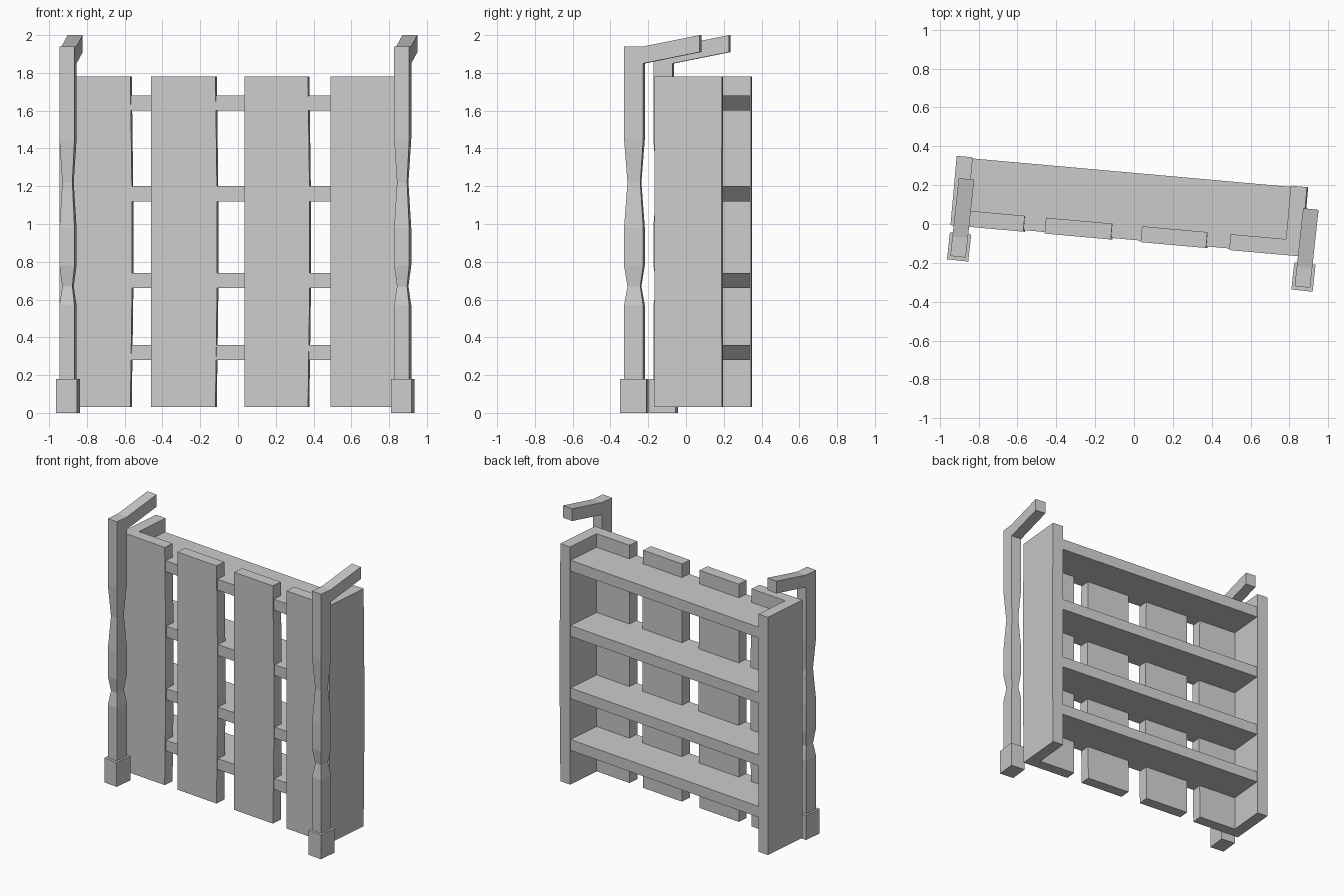
import bpy, bmesh, math
from mathutils import Matrix

cube = bpy.data.objects.get("Cube")
if cube:
    bpy.data.objects.remove(cube)

grey = bpy.data.materials.new("plain_grey")
grey.use_nodes = True
grey.diffuse_color = (0.6, 0.6, 0.6, 1)
grey.node_tree.nodes["Principled BSDF"].inputs["Base Color"].default_value = (0.6, 0.6, 0.6, 1)


def finish(name, bm, angle, loc=(0, 0, 0)):
    bmesh.ops.recalc_face_normals(bm, faces=bm.faces)
    mesh = bpy.data.meshes.new(name)
    bm.to_mesh(mesh)
    bm.free()
    mesh.materials.append(grey)
    ob = bpy.data.objects.new(name, mesh)
    bpy.context.collection.objects.link(ob)
    ob.location = loc
    ob.rotation_euler.z = math.radians(angle)
    return ob


def loft(bm, rings):
    """Join rectangular rings given as (x0, x1, y0, y1, z)."""
    loops = [[bm.verts.new(p) for p in ((a, c, z), (b, c, z), (b, d, z), (a, d, z))]
             for a, b, c, d, z in rings]
    for low, high in zip(loops, loops[1:]):
        for i in range(4):
            j = (i + 1) % 4
            bm.faces.new((low[i], low[j], high[j], high[i]))
    bm.faces.new(loops[0])
    bm.faces.new(loops[-1])


def board(name, x, y, z, bow=0.0):
    """Upright or flat board; its right edge may bow out slightly."""
    bm = bmesh.new()
    rings = [(0, 0), (0.33, bow), (0.66, bow), (1, 0)] if bow else [(0, 0), (1, 0)]
    loft(bm, [(x[0], x[1] + o, y[0], y[1], z[0] + t * (z[1] - z[0])) for t, o in rings])
    finish(name, bm, PANEL_TURN)


PANEL_TURN, POST_TURN = -5.1, -6.2
HEIGHT = (0.03, 1.78)
FRONT, BACK = -0.09, 0.268

# Side panels
board("right_side_panel", (-0.94, -0.857), (FRONT, BACK), HEIGHT)
board("left_side_panel", (0.786, 0.87), (FRONT, BACK), HEIGHT, 0.006)

# Front slats, the outer two meeting the side panels
for i, x in enumerate([(-0.857, -0.564), (-0.454, -0.112), (0.042, 0.38), (0.5, 0.786)]):
    board(f"front_slat_{i + 1}", x, (FRONT, -0.008), HEIGHT, 0 if i == 3 else 0.008)

# Shelves
for i, z in enumerate((0.28, 0.66, 1.12, 1.6)):
    board(f"shelf_{i + 1}", (-0.857, 0.786), (-0.082, 0.262), (z, z + 0.08))

# Posts with pinched waists, a block foot and a raised arm pointing back
W, D = 0.04, 0.051
WAISTS = [(0.18, 1), (0.57, 1), (0.67, 0.67), (0.78, 1), (0.98, 1), (1.22, 0.67), (1.45, 1), (1.85, 1)]
ARM = [(-D, 1.85), (-D, 1.94), (D, 1.94), (0.352, 2.0), (0.352, 1.91), (D, 1.85)]
for side, loc in (("right", (-0.9, -0.118, 0)), ("left", (0.872, -0.273, 0))):
    bm = bmesh.new()
    loft(bm, [(-W * s, W * s, -D * s, D * s, z) for z, s in WAISTS])
    finish(f"{side}_post", bm, POST_TURN, loc)

    bm = bmesh.new()
    profile = bm.faces.new([bm.verts.new((-W, y, z)) for y, z in ARM])
    made = bmesh.ops.extrude_face_region(bm, geom=[profile])["geom"]
    bmesh.ops.translate(bm, vec=(2 * W, 0, 0),
                        verts=[v for v in made if isinstance(v, bmesh.types.BMVert)])
    if profile.is_valid and not any(len(e.link_faces) == 1 for e in bm.edges):
        pass
    else:
        bmesh.ops.holes_fill(bm, edges=[e for e in bm.edges if len(e.link_faces) == 1])
    finish(f"{side}_arm", bm, POST_TURN, loc)

    bm = bmesh.new()
    bmesh.ops.create_cube(bm, size=1, matrix=Matrix.Translation((0, 0, 0.09))
                          @ Matrix.Diagonal((0.11, 0.14, 0.18, 1)))
    finish(f"{side}_foot", bm, POST_TURN, loc)
